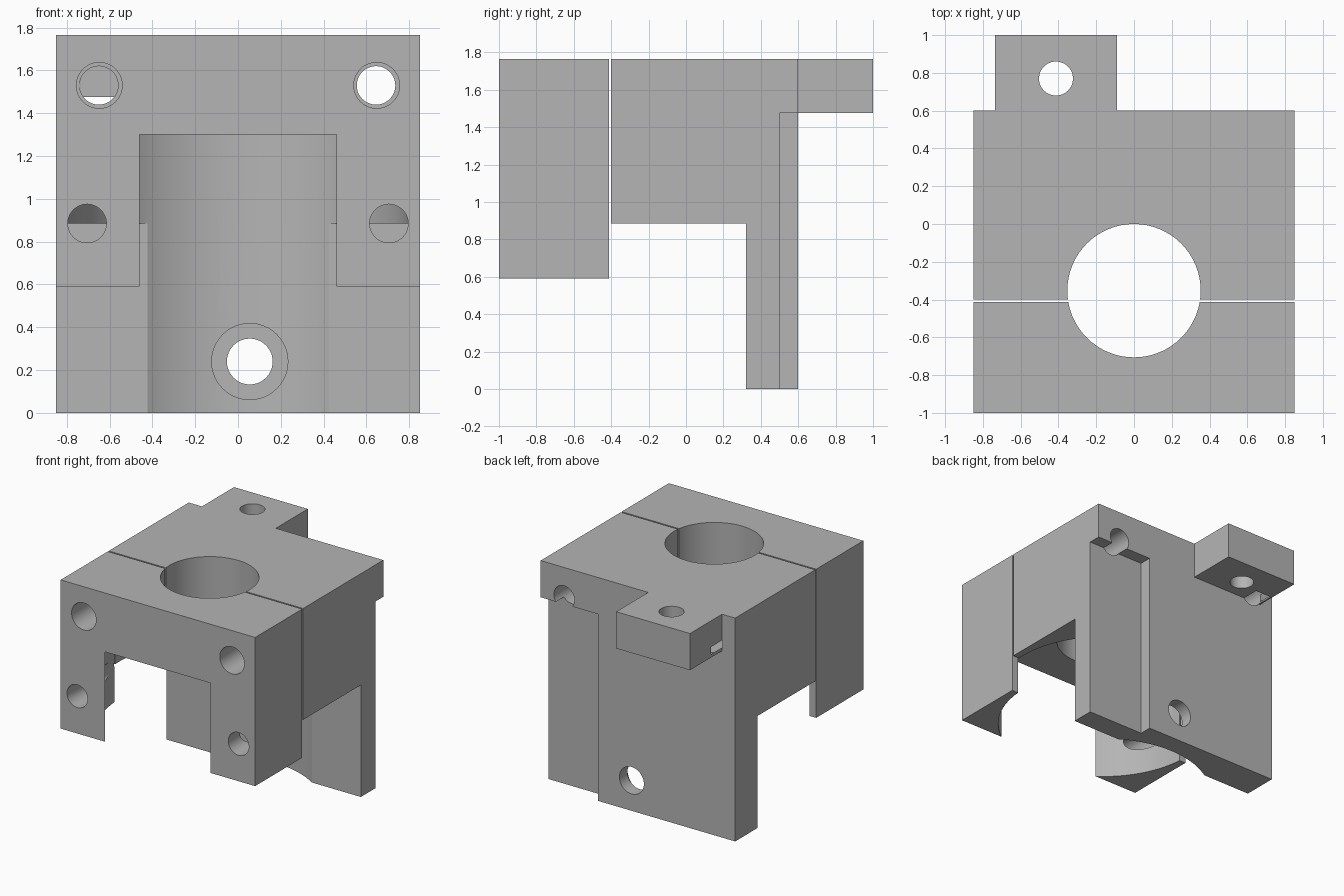
import bpy
import bmesh
from mathutils import Matrix

cube = bpy.data.objects.get("Cube")
if cube:
    bpy.data.objects.remove(cube, do_unlink=True)

grey = bpy.data.materials.new("machined grey")
grey.use_nodes = True
colour = (0.46, 0.46, 0.46, 1)
grey.diffuse_color = colour
grey.node_tree.nodes["Principled BSDF"].inputs["Base Color"].default_value = colour

W = 0.85            # half width
TOP = 1.765
BORE_Y = -0.353     # axis of the vertical bore
TAB_Z = 1.475


def finish(bm, name):
    bmesh.ops.recalc_face_normals(bm, faces=bm.faces)
    mesh = bpy.data.meshes.new(name)
    bm.to_mesh(mesh)
    bm.free()
    mesh.materials.append(grey)
    ob = bpy.data.objects.new(name, mesh)
    bpy.context.collection.objects.link(ob)
    return ob


def extrude_x(name, profile, x0, x1):
    """Extrude a (y, z) profile from x0 to x1."""
    bm = bmesh.new()
    face = bm.faces.new([bm.verts.new((x0, y, z)) for y, z in profile])
    out = bmesh.ops.extrude_face_region(bm, geom=[face])
    moved = [v for v in out["geom"] if isinstance(v, bmesh.types.BMVert)]
    bmesh.ops.translate(bm, vec=(x1 - x0, 0, 0), verts=moved)
    return finish(bm, name)


def box(name, x0, x1, y0, y1, z0, z1):
    return extrude_x(name, [(y0, z0), (y1, z0), (y1, z1), (y0, z1)], x0, x1)


def cylinder(axis, a, b, r, lo, hi, sides=48):
    """Cutter along y at (x=a, z=b) or along z at (x=a, y=b)."""
    bm = bmesh.new()
    bmesh.ops.create_cone(bm, cap_ends=True, segments=sides, radius1=r,
                          radius2=r, depth=hi - lo)
    mid = (lo + hi) / 2
    if axis == "y":
        m = Matrix.Translation((a, mid, b)) @ Matrix.Rotation(1.5707963, 4, "X")
    else:
        m = Matrix.Translation((a, b, mid))
    bmesh.ops.transform(bm, matrix=m, verts=bm.verts)
    return finish(bm, "cutter")


def combine(body, tool, operation="DIFFERENCE"):
    mod = body.modifiers.new("shape", "BOOLEAN")
    mod.operation = operation
    mod.solver = "EXACT"
    mod.object = tool
    bpy.context.view_layer.objects.active = body
    bpy.ops.object.modifier_apply(modifier=mod.name)
    bpy.data.objects.remove(tool, do_unlink=True)


def cut_bores(body):
    # narrow through bore and wide lower bore
    combine(body, cylinder("z", 0, BORE_Y, 0.353, 1, 2, 64))
    combine(body, cylinder("z", 0, BORE_Y, 0.795, -0.2, 1.3, 96))


def smooth(body):
    bpy.ops.object.select_all(action="DESELECT")
    body.select_set(True)
    bpy.context.view_layer.objects.active = body
    bpy.ops.object.shade_smooth_by_angle(angle=0.5)


# Rear bracket: clamp half with a hanging back plate and a mounting tab
bracket = extrude_x("rear_bracket", [(-0.4, TOP), (-0.4, 0.885), (0.32, 0.885),
                                     (0.32, 0), (0.6, 0), (0.6, TOP)], -W, W)
combine(bracket, box("mounting_tab", -0.735, -0.09, 0.55, 1, TAB_Z, TOP), "UNION")
combine(bracket, box("back_recess", 0.35, 1, 0.5, 0.7, -0.1, TAB_Z))
cut_bores(bracket)
combine(bracket, cylinder("z", -0.413, 0.77, 0.09, 1, 2))

# Upper bolt holes; the one behind the tab stops inside it
combine(bracket, cylinder("y", 0.645, 1.53, 0.09, -0.6, 0.8))
combine(bracket, cylinder("y", -0.65, 1.53, 0.09, -0.6, 0.74))

# Counterbored hole low in the back plate
combine(bracket, cylinder("y", 0.055, 0.24, 0.178, 0, 0.5))
combine(bracket, cylinder("y", 0.055, 0.24, 0.107, 0, 0.8))
smooth(bracket)

# Front clamp: the wide bore breaks through its face and leaves two legs
clamp = box("front_clamp", -W, W, -1, -0.412, 0.59, TOP)
cut_bores(clamp)
for side in (-1, 1):
    combine(clamp, cylinder("y", side * 0.648, 1.53, 0.107, -1.2, -0.3))
    combine(clamp, cylinder("y", side * 0.705, 0.885, 0.09, -1.2, -0.3))
smooth(clamp)
